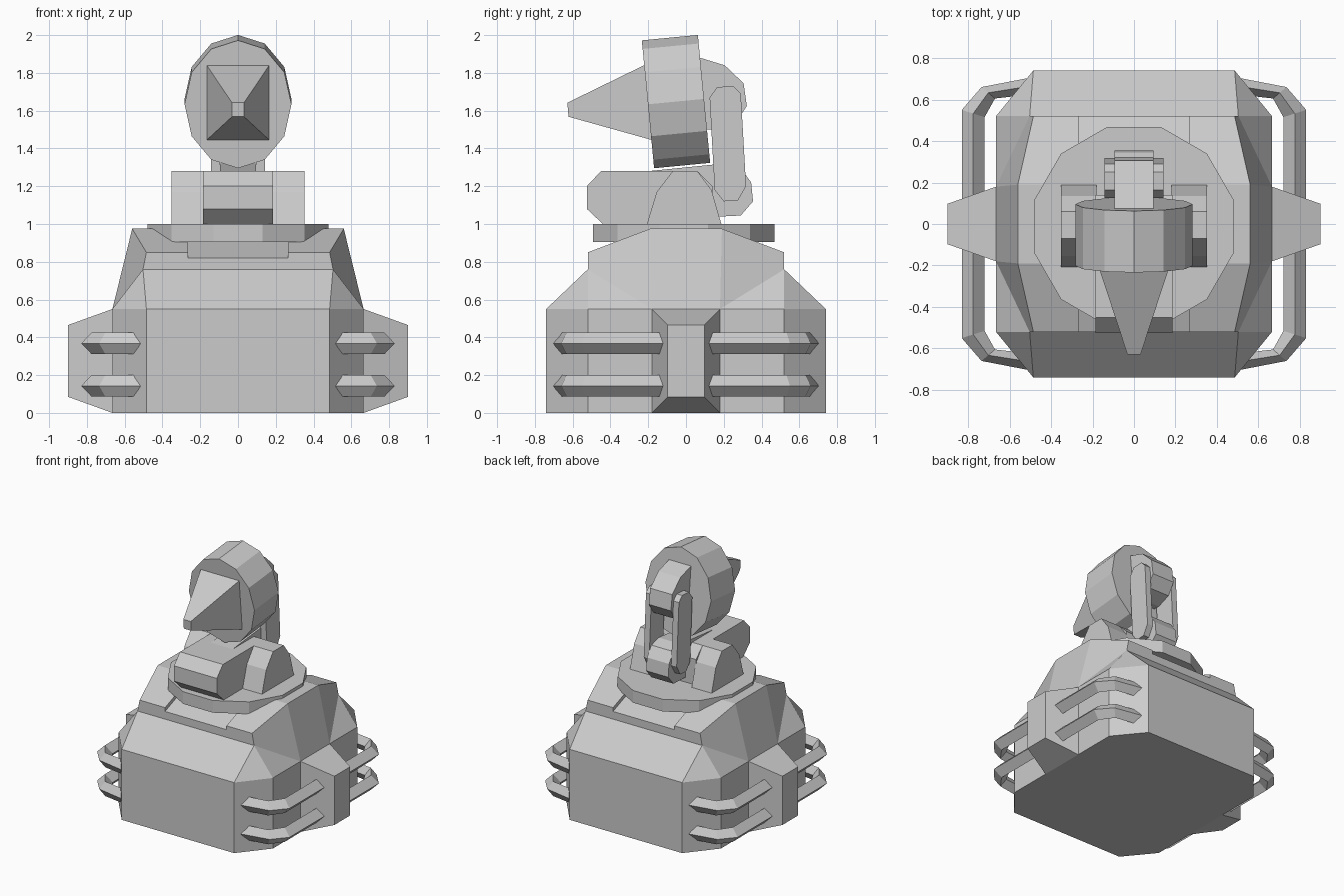
import bpy, bmesh, math
from mathutils import Vector

if "Cube" in bpy.data.objects:
    bpy.data.objects.remove(bpy.data.objects["Cube"])


def make(name, verts, faces, mirror=""):
    """Mesh object with consistent normals and optional mirror axes."""
    bm = bmesh.new()
    vs = [bm.verts.new(v) for v in verts]
    for f in faces:
        bm.faces.new([vs[i] for i in f])
    bmesh.ops.recalc_face_normals(bm, faces=bm.faces)
    me = bpy.data.meshes.new(name)
    bm.to_mesh(me)
    bm.free()
    ob = bpy.data.objects.new(name, me)
    bpy.context.collection.objects.link(ob)
    if mirror:
        m = ob.modifiers.new("mirror", 'MIRROR')
        m.use_axis = ("x" in mirror, "y" in mirror, False)
        m.merge_threshold = 0.0005
    return ob


def loft(name, rings, mirror=""):
    """Skin a list of equal-length rings and cap both ends."""
    n = len(rings[0])
    faces = [list(range(n)), list(range((len(rings) - 1) * n, len(rings) * n))]
    for r in range(len(rings) - 1):
        for i in range(n):
            j = (i + 1) % n
            faces.append([r * n + i, r * n + j, (r + 1) * n + j, (r + 1) * n + i])
    return make(name, [v for ring in rings for v in ring], faces, mirror)


def prism(name, yz, x0, x1, mirror=""):
    """Side profile extruded along x."""
    return loft(name, [[(x, y, z) for y, z in yz] for x in (x0, x1)], mirror)


# Hull: one quarter, mirrored across x and y
hull_verts = [
    (0, .74, 0), (.485, .74, 0), (.665, .52, 0), (.665, .18, 0), (.665, 0, 0), (0, 0, 0),
    (0, .74, .55), (.485, .74, .55), (.665, .52, .55), (.665, .18, .55), (.665, 0, .55),
    (0, .52, .76), (.503, .52, .76), (0, .52, .85), (.485, .52, .85),
    (0, .19, .975), (.56, .19, .975), (.56, 0, .975), (0, 0, .975)]
hull_faces = [
    (0, 1, 2, 3, 4, 5), (0, 1, 7, 6), (1, 2, 8, 7), (2, 3, 9, 8), (3, 4, 10, 9),
    (6, 7, 12, 11), (7, 8, 12), (8, 9, 12), (11, 12, 14, 13), (9, 16, 14, 12),
    (9, 10, 17, 16), (13, 14, 16, 15), (15, 16, 17, 18)]
hull = make("hull", hull_verts, hull_faces, "xy")

# Shallow troughs in the front and back roof slopes
cutter = prism("trough_cutter", [(.6, .79), (.2, .941), (.2, 1.1), (.6, 1.1)], -.265, .265, "y")
cutter.hide_render = True
cutter.hide_viewport = True
cut = hull.modifiers.new("troughs", 'BOOLEAN')
cut.operation = 'DIFFERENCE'
cut.solver = 'EXACT'
cut.object = cutter


# Tapered side pods
def rect_x(x, y, z0, z1):
    return [(x, -y, z0), (x, y, z0), (x, y, z1), (x, -y, z1)]


loft("side_pod", [rect_x(.64, .18, 0, .55), rect_x(.665, .18, 0, .55),
                  rect_x(.9, .097, .085, .465)], "x")

# Diamond-section guard rails wrapping the sides
outer = [(.45, .715), (.735, .66), (.83, .55)]
inner = [(.45, .63), (.67, .605), (.72, .515)]
outer += [(x, -y) for x, y in reversed(outer)]
inner += [(x, -y) for x, y in reversed(inner)]
for label, z in (("lower", .143), ("upper", .368)):
    rings = []
    for o, i in zip(outer, inner):
        m = (Vector(o) + Vector(i)) / 2
        rings.append([(*o, z), (*m, z + .057), (*i, z), (*m, z - .057)])
    loft(label + "_guard_rail", rings, "x")

# Twelve-sided turntable
loft("turntable", [[(.497 * math.cos(math.radians(15 + 30 * k)),
                     -.012 + .497 * math.sin(math.radians(15 + 30 * k)), z)
                    for k in range(12)] for z in (.905, 1.0)])

# Bearing cheeks, housing between them and its rear arm
prism("bearing_cheek", [(-.21, .99), (-.155, 1.17), (-.07, 1.28), (.06, 1.28),
                        (.135, 1.18), (.19, .99)], .18, .352, "x")
prism("housing", [(-.525, 1.08), (-.525, 1.2), (-.45, 1.28), (.06, 1.28), (.14, 1.2),
                  (.14, 1.0), (-.44, 1.0)], -.185, .185)
prism("rear_arm", [(-.3, 1.27), (.2, 1.32), (.29, 1.295), (.345, 1.22), (.355, 1.12),
                   (.29, 1.045), (.19, 1.04), (-.3, 1.03)], -.095, .095)

# Link plates joining arm and head
prism("link_plate", [(.125, 1.67), (.165, 1.725), (.25, 1.73), (.29, 1.69), (.318, 1.2),
                     (.275, 1.125), (.2, 1.12), (.152, 1.18)], .095, .142, "x")

# Head: tilted oval drum, rear lug and square beak
centre, tilt = Vector((0, -.053, 1.648)), math.radians(5.5)
axis = Vector((0, math.cos(tilt), math.sin(tilt)))
up = Vector((0, -math.sin(tilt), math.cos(tilt)))
loft("head_drum", [[centre + axis * d + up * (.34 * math.cos(k * math.pi / 6))
                    + Vector((.283 * math.sin(k * math.pi / 6), 0, 0))
                    for k in range(12)] for d in (-.149, .149)])
prism("head_lug", [(.04, 1.885), (.075, 1.88), (.205, 1.84), (.305, 1.745), (.322, 1.625),
                   (.265, 1.54), (.16, 1.5), (.08, 1.5)], -.095, .095)
base = [(s * .165, y, z) for s, y, z in ((-1, -.223, 1.84), (1, -.223, 1.84),
                                         (1, -.182, 1.445), (-1, -.182, 1.445))]
tip = [(s * .032, y, z) for s, y, z in ((-1, -.628, 1.642), (1, -.628, 1.642),
                                        (1, -.622, 1.568), (-1, -.622, 1.568))]
root = [(x, y + .05, z) for x, y, z in base]
loft("beak", [root, base, tip])
